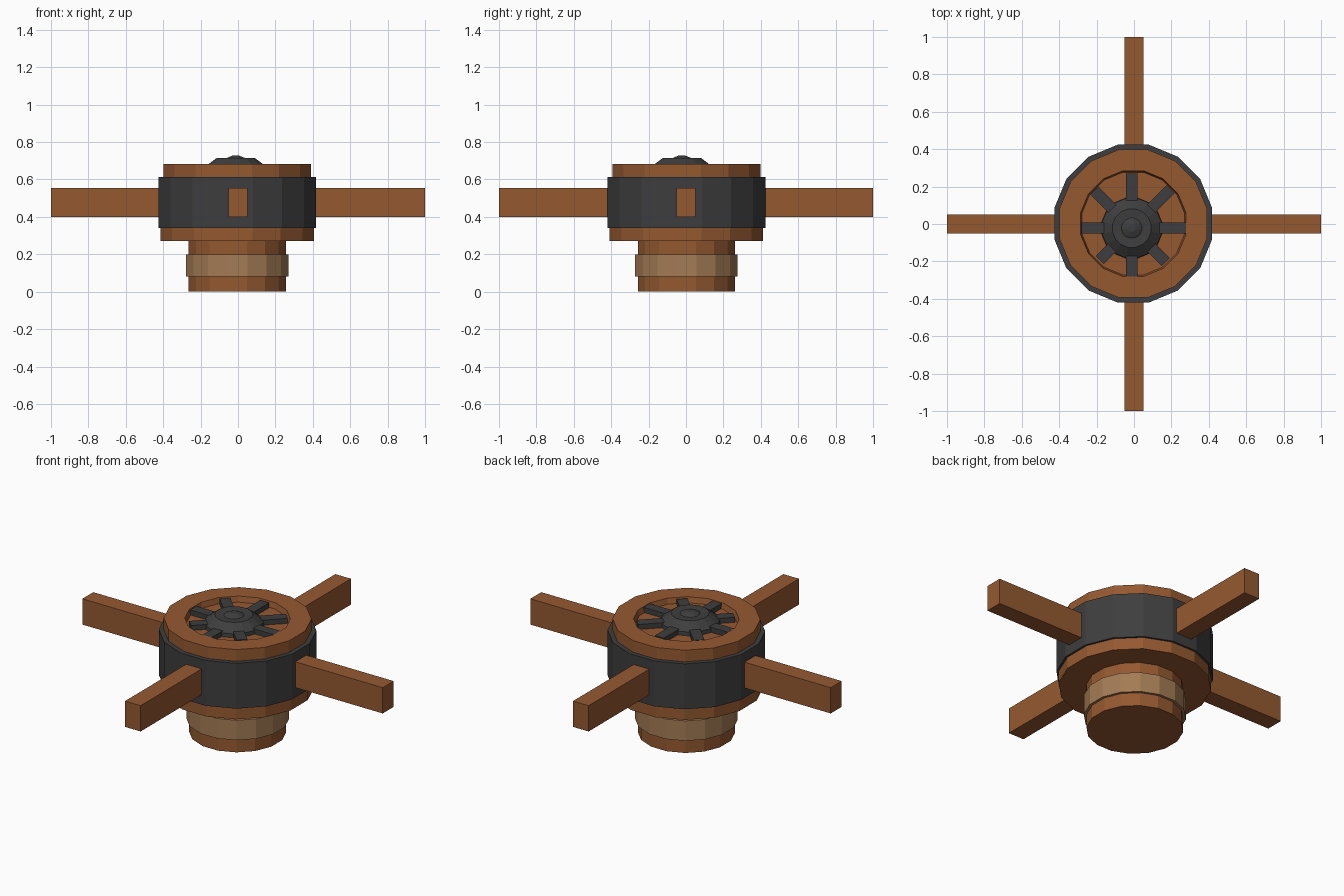
import bpy, bmesh
from math import sin, cos, pi, radians
from mathutils import Matrix

if "Cube" in bpy.data.objects:
    bpy.data.objects.remove(bpy.data.objects["Cube"])


def material(name, rgb):
    m = bpy.data.materials.new(name)
    m.diffuse_color = (*rgb, 1)
    m.use_nodes = True
    m.node_tree.nodes["Principled BSDF"].inputs["Base Color"].default_value = m.diffuse_color
    return m


WOOD = material("wood", (0.30, 0.10, 0.03))
IRON = material("iron", (0.048, 0.048, 0.05))
ROPE = material("pale_binding", (0.37, 0.20, 0.09))


def finish(name, bm, mat):
    bmesh.ops.recalc_face_normals(bm, faces=bm.faces)
    me = bpy.data.meshes.new(name)
    bm.to_mesh(me)
    bm.free()
    me.materials.append(mat)
    ob = bpy.data.objects.new(name, me)
    bpy.context.collection.objects.link(ob)
    return ob


def lathe(name, profile, mat, sides=16, centre=(0, 0), closed=False):
    """Revolve (radius, z) points; ends are capped, or joined when closed."""
    bm = bmesh.new()
    rings = [[bm.verts.new((centre[0] + r * cos((i + .5) * 2 * pi / sides),
                            centre[1] + r * sin((i + .5) * 2 * pi / sides), z))
              for i in range(sides)] for r, z in profile]
    pairs = list(zip(rings, rings[1:]))
    if closed:
        pairs.append((rings[-1], rings[0]))
    else:
        bm.faces.new(rings[0])
        bm.faces.new(rings[-1])
    for a, b in pairs:
        for i in range(sides):
            j = (i + 1) % sides
            bm.faces.new((a[i], a[j], b[j], b[i]))
    return finish(name, bm, mat)


def box(name, x0, x1, width, z0, z1, angle, mat, centre=(0, 0)):
    """Radial bar from x0 to x1, turned about the vertical axis."""
    bm = bmesh.new()
    bmesh.ops.create_cube(bm, size=1)
    m = (Matrix.Translation((*centre, 0)) @ Matrix.Rotation(angle, 4, 'Z')
         @ Matrix.Translation(((x0 + x1) / 2, 0, (z0 + z1) / 2))
         @ Matrix.Diagonal((x1 - x0, width, z1 - z0, 1)))
    bm.transform(m)
    return finish(name, bm, mat)


MID = (-0.004, 0.002)

# Wooden post and its pale binding
lathe("post", [(0.265, 0), (0.265, 0.275)], WOOD, centre=MID)
lathe("post_binding", [(0.26, 0.08), (0.28, 0.08), (0.28, 0.2), (0.26, 0.2)],
      ROPE, centre=MID, closed=True)

# Drum with a shallow recess in its top
lathe("drum", [(0.418, 0.27), (0.418, 0.36), (0.403, 0.58), (0.403, 0.683),
               (0.288, 0.683), (0.28, 0.65)], WOOD, centre=MID)
lathe("iron_band", [(0.40, 0.34), (0.43, 0.34), (0.43, 0.613), (0.40, 0.613)],
      IRON, centre=MID, closed=True)

# Four push bars
for k in range(4):
    box(f"push_bar_{k + 1}", 0.35, 1.0, 0.104, 0.4, 0.555, k * pi / 2, WOOD)

# Iron hub cap and eight spokes in the recess
HUB = (-0.012, -0.022)
lathe("hub_cap", [(0.165, 0.645), (0.162, 0.672), (0.105, 0.714), (0.055, 0.711),
                  (0.045, 0.717), (0.02, 0.727)], IRON, centre=HUB)
for k in range(8):
    a = k * pi / 4
    reach = 0.28 + HUB[1] * -0.7 * sin(a) + 0.01 * cos(a)
    box(f"hub_spoke_{k + 1}", 0.08, min(reach, 0.293) - (0.02 if k in (5, 7) else 0),
        0.06, 0.645, 0.68, a, IRON, HUB)
